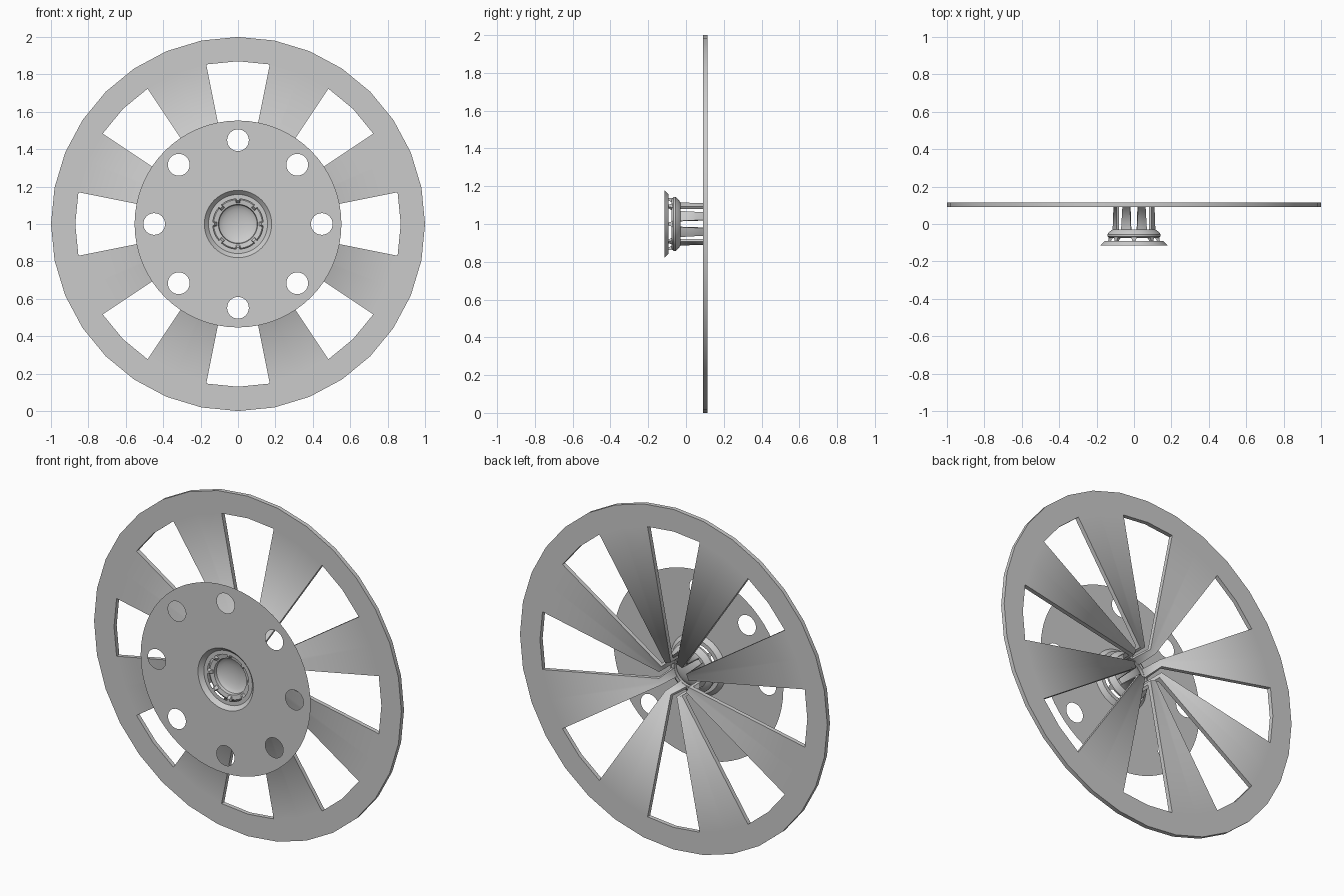
import bpy, bmesh
from math import sin, cos, pi, radians
from mathutils import Vector

cube = bpy.data.objects.get("Cube")
if cube:
    bpy.data.objects.remove(cube, do_unlink=True)

grey = bpy.data.materials.new("light_grey")
grey.use_nodes = True
grey.diffuse_color = (0.6, 0.6, 0.6, 1)
grey.node_tree.nodes["Principled BSDF"].inputs["Base Color"].default_value = (0.6, 0.6, 0.6, 1)

STEP = pi / 16
FRONT, BACK = 0.09, 0.115


def polar(r, a, y):
    return Vector((r * sin(a), y, 1 + r * cos(a)))


def finish(bm, name, smooth=True):
    mesh = bpy.data.meshes.new(name)
    bm.to_mesh(mesh)
    bm.free()
    mesh.materials.append(grey)
    obj = bpy.data.objects.new(name, mesh)
    bpy.context.collection.objects.link(obj)
    if smooth:
        bpy.ops.object.select_all(action='DESELECT')
        obj.select_set(True)
        bpy.context.view_layer.objects.active = obj
        bpy.ops.object.shade_smooth_by_angle(angle=radians(35))
    return obj


def lathe(name, profile, segs=48, closed=False):
    bm = bmesh.new()
    pts = profile + profile[:1] if closed else profile
    rings = [[bm.verts.new(polar(r, 2 * pi * i / segs, y)) for i in range(segs)] for r, y in pts]
    for a, b in zip(rings, rings[1:]):
        for i in range(segs):
            j = (i + 1) % segs
            bm.faces.new((a[i], a[j], b[j], b[i]))
    bmesh.ops.remove_doubles(bm, verts=bm.verts, dist=1e-5)
    bmesh.ops.recalc_face_normals(bm, faces=bm.faces)
    return finish(bm, name)


# Rim, spokes and the prongs that bend forward from the spoke tips
bm = bmesh.new()


def quad(*pts):
    bm.faces.new([bm.verts.new(p) for p in pts])


for i in range(32):
    a, b = i * STEP, (i + 1) * STEP
    for y in (FRONT, BACK):
        quad(polar(1, a, y), polar(1, b, y), polar(0.87, b, y), polar(0.87, a, y))
    walls = [1, 0.87] if i % 4 in (0, 3) else [1]
    for r in walls:
        quad(polar(r, a, FRONT), polar(r, b, FRONT), polar(r, b, BACK), polar(r, a, BACK))

# Each station: front radius and depth, back radius and depth, half angle
stations = [(0.87, FRONT, 0.87, BACK, STEP),
            (0.112, FRONT, 0.097, BACK, STEP),
            (0.116, -0.045, 0.1, -0.045, STEP * 1.3)]
for k in range(8):
    mid = (4 * k + 2) * STEP
    grid = [[(polar(fr, mid + s * h, fy), polar(br, mid + s * h, by)) for s in (-1, 0, 1)]
            for fr, fy, br, by, h in stations]
    for p, q in zip(grid, grid[1:]):
        for side in (0, 1):
            for c in (0, 1):
                quad(p[c][side], p[c + 1][side], q[c + 1][side], q[c][side])
        for c in (0, 2):
            quad(p[c][0], p[c][1], q[c][1], q[c][0])
    for c in (0, 1):
        quad(q[c][0], q[c + 1][0], q[c + 1][1], q[c][1])
bmesh.ops.remove_doubles(bm, verts=bm.verts, dist=1e-5)
bmesh.ops.recalc_face_normals(bm, faces=bm.faces)
for f in bm.faces:
    f.smooth = True
for e in bm.edges:
    centre = (e.verts[0].co + e.verts[1].co) / 2
    radial = Vector((centre.x, 0, centre.z - 1))
    ny = sorted(abs(f.normal.y) for f in e.link_faces)
    nr = max(abs(f.normal.dot(radial.normalized())) for f in e.link_faces)
    bend = radial.length < 0.13 and centre.y > 0.05 and ny[-1] > 0.9 and nr > 0.8
    e.smooth = bend or e.calc_face_angle(0) < radians(35)
finish(bm, "spoked_wheel", smooth=False)

# Thin front plate with a central opening and eight round holes
bm = bmesh.new()


def circle(cx, cz, r, segs):
    vs = [bm.verts.new((cx + r * sin(2 * pi * i / segs), -0.115, cz + r * cos(2 * pi * i / segs)))
          for i in range(segs)]
    return [bm.edges.new((vs[i - 1], vs[i])) for i in range(segs)]


edges = circle(0, 1, 0.553, 64) + circle(0, 1, 0.18, 48)
for k in range(8):
    edges += circle(0.448 * sin(k * pi / 4), 1 + 0.448 * cos(k * pi / 4), 0.058, 32)
bmesh.ops.triangle_fill(bm, use_beauty=True, edges=edges, normal=(0, -1, 0))
for f in bm.faces:
    if f.normal.y > 0:
        f.normal_flip()
finish(bm, "front_plate", smooth=False)

# Hub: tapered collar, rounded ring and shallow bowl
lathe("hub_collar", [(0.18, -0.115), (0.158, -0.092), (0.135, -0.092)])
lathe("hub_ring", [(0.105, -0.072), (0.13, -0.076), (0.143, -0.066), (0.143, -0.056),
                   (0.132, -0.042), (0.115, -0.03), (0.098, -0.03)], closed=True)
lathe("hub_bowl", [(0.112 * sin(t * pi / 12), -0.07 + 0.04 * cos(t * pi / 12)) for t in range(7)])

# Small teeth joining the collar to the ring
bm = bmesh.new()
for k in range(8):
    a = k * pi / 4
    base = [bm.verts.new(polar(r, a + s, -0.066)) for r, s in
            ((0.108, -0.12), (0.108, 0.12), (0.138, 0.12), (0.138, -0.12))]
    top = [bm.verts.new(polar(r, a + s, -0.092)) for r, s in
           ((0.125, -0.06), (0.125, 0.06), (0.138, 0.06), (0.138, -0.06))]
    bm.faces.new(base)
    bm.faces.new(top)
    for i in range(4):
        j = (i + 1) % 4
        bm.faces.new((base[i], base[j], top[j], top[i]))
bmesh.ops.recalc_face_normals(bm, faces=bm.faces)
finish(bm, "hub_teeth", smooth=False)
